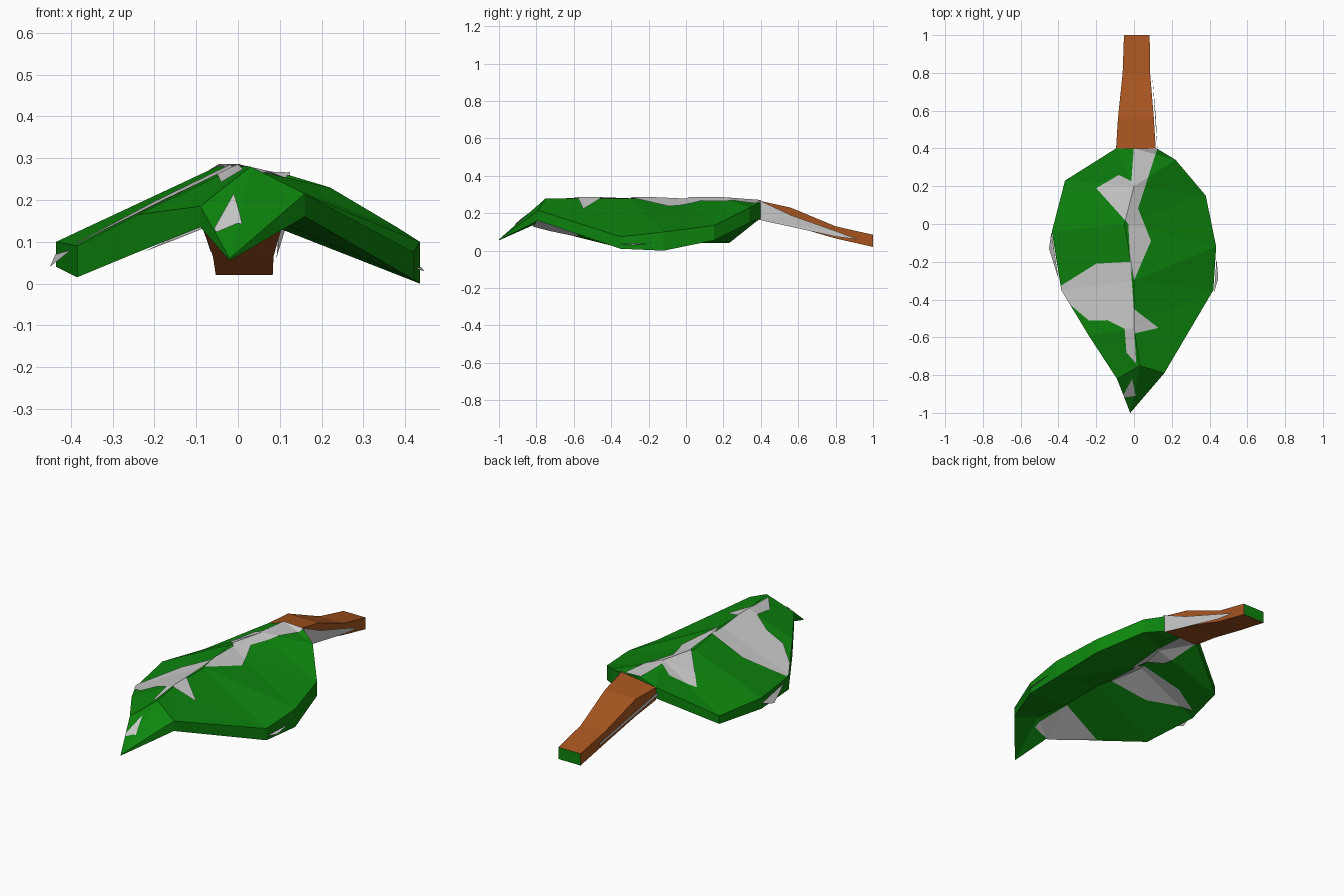
import bpy, bmesh

if "Cube" in bpy.data.objects:
    bpy.data.objects.remove(bpy.data.objects["Cube"])


def material(name, col):
    m = bpy.data.materials.new(name)
    m.diffuse_color = (*col, 1)
    m.use_nodes = True
    m.node_tree.nodes["Principled BSDF"].inputs["Base Color"].default_value = m.diffuse_color
    return m


green = material("green", (0.004, 0.235, 0.004))
brown = material("brown", (0.38, 0.088, 0.014))


def finish(bm, name, mats=()):
    me = bpy.data.meshes.new(name)
    bm.to_mesh(me)
    bm.free()
    for m in mats:
        me.materials.append(m)
    ob = bpy.data.objects.new(name, me)
    bpy.context.collection.objects.link(ob)
    return ob


# Blade outline: left rim, midrib, right rim as (x, y, z, thickness), base to tip
left = [(-.095, .40, .235, .06), (-.365, .23, .085, .045), (-.435, -.04, .10, .06),
        (-.385, -.35, .09, .075), (-.24, -.59, .165, .09), (-.09, -.82, .185, .05)]
rib = [(0, .40, .265, .09), (0, .20, .28, .09), (-.05, 0, .28, .09),
       (0, -.30, .28, .09), (0, -.55, .28, .09), (.03, -.75, .28, .09)]
right = [(.12, .40, .26, .09), (.22, .34, .23, .08), (.38, .15, .135, .08),
         (.435, -.12, .10, .10), (.42, -.35, .075, .065), (.16, -.79, .215, .055)]
tip = (-.02, -1, .06, .005)


def blade_sheet(bm, under):
    """One skin of the folded blade; returns its rim loop."""
    def pt(p):
        return bm.verts.new((p[0], p[1], p[2] - (p[3] if under else 0)))
    L, C, R = ([pt(p) for p in col] for col in (left, rib, right))
    T = pt(tip)
    tris = [(C[0], L[0], C[1]), (L[0], L[1], C[1])]
    for i in range(len(C) - 1):
        if i:
            tris += [(C[i], L[i], L[i + 1]), (C[i], L[i + 1], C[i + 1])]
        tris += [(R[i], C[i], R[i + 1]), (C[i], C[i + 1], R[i + 1])]
    tris += [(C[-1], L[-1], T), (C[-1], T, R[-1])]
    for t in tris:
        bm.faces.new(t[::-1] if under else t)
    return L + [T] + R[::-1] + [C[0]]


bm = bmesh.new()
a, b = blade_sheet(bm, False), blade_sheet(bm, True)
for i in range(len(a)):
    j = (i + 1) % len(a)
    bm.faces.new((a[j], a[i], b[i], b[j]))
bmesh.ops.recalc_face_normals(bm, faces=bm.faces)
finish(bm, "leaf_blade", [green])

# Stem: four-sided sections (y, x0, x1, z bottom, z top left, z top right)
sections = [(.40, -.095, .115, .165, .235, .265), (.56, -.085, .105, .135, .23, .23),
            (.80, -.06, .085, .065, .13, .13), (1.0, -.053, .083, .02, .085, .085)]
bm = bmesh.new()
rings = [[bm.verts.new((x, y, z)) for x, z in ((x0, z0), (x1, z0), (x1, zr), (x0, zl))]
         for y, x0, x1, z0, zl, zr in sections]
for p, q in zip(rings, rings[1:]):
    for i in range(4):
        j = (i + 1) % 4
        bm.faces.new((p[i], p[j], q[j], q[i]))
bm.faces.new(rings[0])
cap = bm.faces.new(rings[-1])
cap.material_index = 1
bmesh.ops.recalc_face_normals(bm, faces=bm.faces)
finish(bm, "stem", [brown, green])


# Grey patches: blade skin trimmed to a convex outline seen from above
def patch(name, outline, under=False):
    bm = bmesh.new()
    blade_sheet(bm, under)
    area = sum(p[0] * q[1] - q[0] * p[1] for p, q in zip(outline, outline[1:] + outline[:1]))
    pts = outline if area > 0 else outline[::-1]
    for p, q in zip(pts, pts[1:] + pts[:1]):
        bmesh.ops.bisect_plane(bm, geom=bm.verts[:] + bm.edges[:] + bm.faces[:],
                               plane_co=(*p, 0), plane_no=(q[1] - p[1], p[0] - q[0], 0),
                               clear_outer=True)
    bmesh.ops.translate(bm, verts=bm.verts, vec=(0, 0, -.006 if under else .006))
    finish(bm, name)


top_patches = [
    [(0, .42), (.13, .42), (.015, .06), (-.03, .0)],
    [(-.03, 0), (.015, .1), (.09, -.09), (0, -.3), (-.02, -.22)],
    [(-.2, .19), (-.08, .26), (0, .22), (.01, .1), (-.03, 0)],
    [(-.4, -.335), (-.2, -.21), (-.02, -.2), (0, -.46), (-.15, -.51), (-.24, -.51), (-.37, -.4)],
    [(-.15, -.51), (0, -.46), (.03, -.48), (.0, -.58), (-.05, -.555)],
    [(0, -.45), (.13, -.55), (0, -.58)],
    [(-.05, -.55), (0, -.55), (.012, -.74), (-.04, -.68)],
    [(-.01, -.82), (-.065, -.92), (.01, -.91)],
]
for k, o in enumerate(top_patches):
    patch(f"upper_patch_{k + 1}", o)

under_patches = [
    [(0, .02), (-.25, .07), (-.43, 0), (-.43, -.06), (-.2, -.14), (0, -.3)],
    [(.02, -.02), (.02, .4), (-.09, .4), (-.08, .15)],
    [(.01, -.8), (0, -.55), (-.23, -.58), (-.1, -.82)],
]
for k, o in enumerate(under_patches):
    patch(f"under_patch_{k + 1}", o, True)


# Grey slivers on the stem sides and blade rims
def sliver(name, pts):
    bm = bmesh.new()
    bm.faces.new([bm.verts.new(p) for p in pts])
    bmesh.ops.triangulate(bm, faces=bm.faces[:])
    finish(bm, name)


sliver("stem_side_right", [(.124, .39, .165), (.096, .8, .075), (.092, .92, .06),
                           (.096, .8, .105), (.116, .56, .19), (.124, .39, .27)])
sliver("stem_side_left", [(-.104, .4, .19), (-.065, .85, .075), (-.065, .85, .09), (-.104, .4, .21)])
sliver("rim_chip_left", [(-.437, -.04, .07), (-.45, -.13, .04), (-.40, -.29, .08)])
sliver("rim_chip_right", [(.437, -.18, .04), (.446, -.29, .03), (.424, -.36, .035)])
